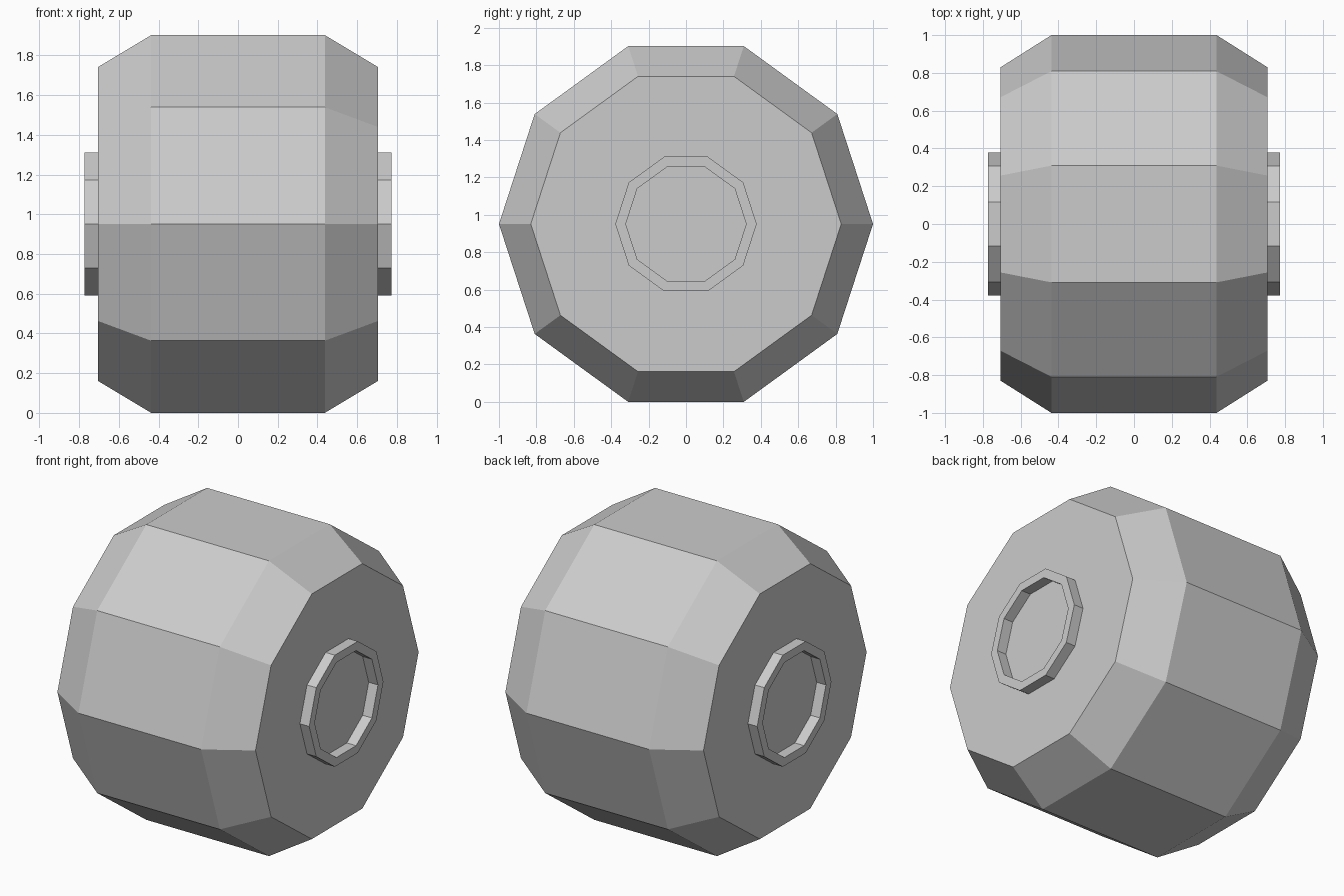
import bpy
from math import sin, cos, pi

if "Cube" in bpy.data.objects:
    bpy.data.objects.remove(bpy.data.objects["Cube"])

SIDES = 10
CENTRE_Z = sin(2 * pi / 5)  # flat side rests on z = 0


def lathe(name, profile, closed=False):
    """Spin (x, radius) points about the x axis; cap the ends or close into a ring."""
    verts = [(x, r * cos(2 * pi * i / SIDES), r * sin(2 * pi * i / SIDES))
             for x, r in profile for i in range(SIDES)]
    n = len(profile)
    faces = []
    for k in range(n if closed else n - 1):
        a, b = k * SIDES, (k + 1) % n * SIDES
        for i in range(SIDES):
            j = (i + 1) % SIDES
            faces.append((a + i, b + i, b + j, a + j))
    if not closed:
        faces.append(tuple(range(SIDES)))
        faces.append(tuple(reversed(range((n - 1) * SIDES, n * SIDES))))
    mesh = bpy.data.meshes.new(name)
    mesh.from_pydata(verts, [], faces)
    mesh.update()
    obj = bpy.data.objects.new(name, mesh)
    obj.location.z = CENTRE_Z
    bpy.context.collection.objects.link(obj)
    return obj


# Wheel body with chamfered shoulders
lathe("wheel_body", [(-0.706, 0.83), (-0.437, 1.0), (0.437, 1.0), (0.706, 0.83)])

# Raised hub ring, mirrored to the other side
ring = lathe("hub_rings", [(0.704, 0.378), (0.704, 0.322),
                           (0.772, 0.322), (0.772, 0.378)], closed=True)
ring.modifiers.new("mirror", 'MIRROR').use_axis = (True, False, False)

# Make every face point outwards
import bmesh
for obj in bpy.context.collection.objects:
    bm = bmesh.new()
    bm.from_mesh(obj.data)
    bmesh.ops.recalc_face_normals(bm, faces=bm.faces)
    bm.to_mesh(obj.data)
    bm.free()
